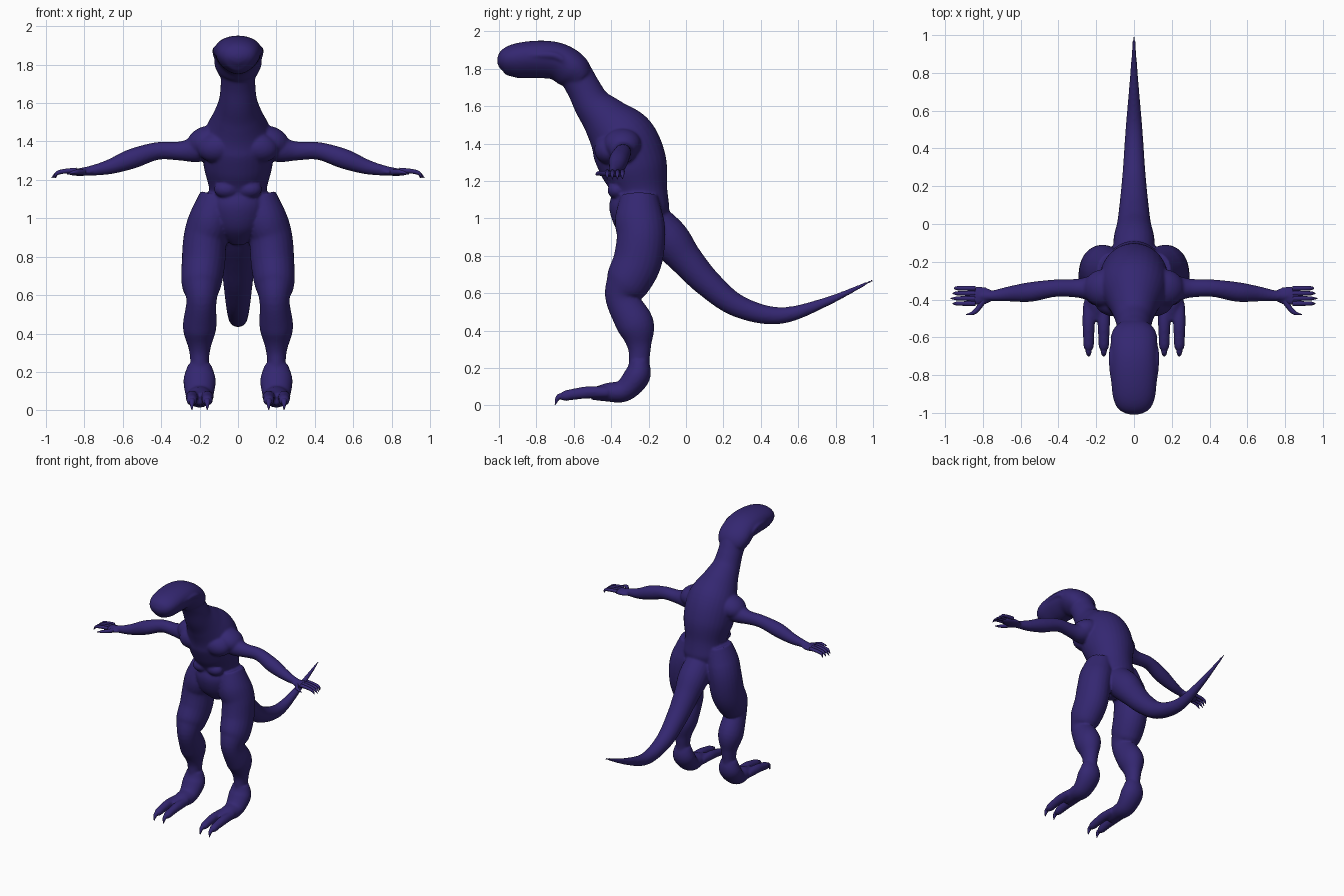
import bpy, bmesh, math
from mathutils import Vector, Matrix

if "Cube" in bpy.data.objects:
    bpy.data.objects.remove(bpy.data.objects["Cube"])

hide = bpy.data.materials.new("indigo_hide")
hide.use_nodes = True
hide.diffuse_color = (.034, .02, .165, 1)
shader = hide.node_tree.nodes["Principled BSDF"]
shader.inputs["Base Color"].default_value = hide.diffuse_color

ACROSS, BACK, UP = Vector((1, 0, 0)), Vector((0, 1, 0)), Vector((0, 0, 1))


def spline(rows, steps):
    """Smooth curve through all rows."""
    rows = [Vector(row) for row in rows]
    padded = [rows[0]] + rows + [rows[-1]]
    points = []
    for before, start, end, after in zip(padded, padded[1:], padded[2:], padded[3:]):
        leave, arrive = (end - before) / 2, (after - start) / 2
        for k in range(steps):
            t = k / steps
            ease = t * t * (3 - 2 * t)
            points.append(start.lerp(end, ease) + leave * t * (1 - t) ** 2
                          - arrive * t * t * (1 - t))
    return points + [rows[-1]]


def tube(bm, rows, side=ACROSS, sign=1, wide=1, taper=0, segs=24, steps=6):
    """Loft through rows of x, y, z, radius; taper narrows the underside."""
    points = spline(rows, steps)
    rings = []
    for i, point in enumerate(points):
        before, after = points[max(i - 1, 0)], points[min(i + 1, len(points) - 1)]
        along = (after - before).to_3d().normalized()
        under = side.cross(along).normalized()
        level = along.cross(under)
        ring = []
        for k in range(segs):
            angle = math.tau * k / segs
            width = wide * math.cos(angle) * (1 - taper * math.sin(angle))
            place = point.to_3d() + (level * width + under * math.sin(angle)) * point.w
            ring.append(bm.verts.new((place.x * sign, place.y, place.z)))
        rings.append(ring)
    faces = [bm.faces.new((r[k - 1], r[k], q[k], q[k - 1]))
             for r, q in zip(rings, rings[1:]) for k in range(segs)]
    faces += [bm.faces.new(rings[0]), bm.faces.new(rings[-1])]
    bmesh.ops.recalc_face_normals(bm, faces=faces)


def centre_tube(bm, rows, **shape):
    """Tube on the middle plane; rows are y, z, radius."""
    tube(bm, [(0, *row) for row in rows], **shape)


def muscle(bm, centre, size, sign, tilt=0):
    """Ellipsoid bulge."""
    x, y, z = centre
    matrix = (Matrix.Translation((x * sign, y, z))
              @ Matrix.Rotation(tilt * sign, 4, 'Y') @ Matrix.Diagonal((*size, 1)))
    bmesh.ops.create_uvsphere(bm, u_segments=24, v_segments=16, radius=1, matrix=matrix)


def finish(bm, name):
    """Turn the bmesh into a smooth-shaded object."""
    mesh = bpy.data.meshes.new(name)
    bm.to_mesh(mesh)
    bm.free()
    for face in mesh.polygons:
        face.use_smooth = True
    mesh.materials.append(hide)
    obj = bpy.data.objects.new(name, mesh)
    bpy.context.scene.collection.objects.link(obj)
    return obj


body = bmesh.new()

# Trunk and neck
centre_tube(body, [
    (-.25, .86, .03), (-.25, .94, .12), (-.25, 1.05, .16), (-.25, 1.15, .15),
    (-.28, 1.28, .18), (-.34, 1.42, .18), (-.43, 1.53, .13), (-.5, 1.61, .1),
    (-.55, 1.7, .09), (-.6, 1.78, .09), (-.68, 1.84, .08)], segs=32)

# Head
centre_tube(body, [
    (-.57, 1.74, .08), (-.61, 1.79, .1), (-.69, 1.84, .1), (-.8, 1.85, .1),
    (-.92, 1.84, .09), (-.98, 1.82, .06), (-1, 1.81, .01)], wide=1.2, taper=.2, segs=32)

# Tail
centre_tube(body, [
    (-.25, 1.04, .1), (-.1, .9, .11), (0, .78, .09), (.12, .65, .075), (.28, .53, .06),
    (.5, .48, .045), (.74, .55, .025), (1, .67, .006)])

for sign in (1, -1):
    # Shoulder, chest and stomach muscles
    muscle(body, (.16, -.34, 1.4), (.11, .1, .08), sign, .3)
    muscle(body, (.1, -.41, 1.37), (.11, .08, .08), sign, .2)
    for z in (1.15, 1.24):
        muscle(body, (.06, -.37, z), (.065, .05, .046), sign)

    # Leg
    tube(body, [
        (.11, -.25, 1.12, .1), (.14, -.25, 1, .13), (.17, -.24, .9, .13),
        (.18, -.26, .77, .13), (.19, -.31, .66, .12), (.19, -.34, .57, .09),
        (.2, -.27, .43, .1), (.2, -.25, .32, .065), (.2, -.25, .24, .055),
        (.2, -.25, .15, .06)], sign=sign, wide=.87)

    # Foot and two toes
    tube(body, [
        (.2, -.25, .24, .05), (.2, -.26, .16, .07), (.2, -.33, .08, .06),
        (.2, -.42, .07, .05), (.2, -.51, .06, .03)], sign=sign, wide=1.2)
    for x in (.16, .24):
        tube(body, [(x, -.42, .07, .03), (x, -.52, .07, .033), (x, -.6, .06, .03),
                    (x, -.65, .05, .027), (x, -.68, .04, .01)], sign=sign, segs=16)

    # Arm and palm
    tube(body, [
        (.12, -.33, 1.4, .09), (.22, -.34, 1.36, .07), (.3, -.34, 1.35, .05),
        (.42, -.34, 1.35, .046), (.55, -.36, 1.31, .052), (.66, -.37, 1.27, .04),
        (.75, -.38, 1.25, .028), (.83, -.38, 1.24, .02)], side=BACK, sign=sign)
    muscle(body, (.82, -.38, 1.24), (.08, .05, .02), sign)

    # Brow ridge
    tube(body, [(0, -.98, 1.85, .014), (.06, -.95, 1.86, .017), (.1, -.84, 1.87, .02),
                (.115, -.7, 1.87, .02), (.1, -.62, 1.81, .016), (.07, -.56, 1.74, .01)],
         sign=sign, segs=12)

# Fuse and soften the body
skin = finish(body, "body")
fuse = skin.modifiers.new("fuse", 'REMESH')
fuse.mode = 'VOXEL'
fuse.voxel_size = .008
fuse.use_smooth_shade = True
soften = skin.modifiers.new("soften", 'SMOOTH')
soften.iterations = 6

for sign, label in ((1, "left"), (-1, "right")):
    # Four clawed fingers and a thumb
    fingers = bmesh.new()
    for i in range(4):
        y, tip = -.34 - .027 * i, .97 - .01 * abs(i - 2)
        tube(fingers, [(.84, y, 1.25, .013), (.9, y, 1.245, .012), (.94, y, 1.235, .01),
                       (tip, y, 1.21, .002)], side=BACK, sign=sign, segs=12)
    tube(fingers, [(.79, -.39, 1.24, .018), (.82, -.44, 1.24, .014),
                   (.85, -.47, 1.24, .011), (.89, -.48, 1.23, .002)],
         side=UP, sign=sign, segs=12)
    finish(fingers, label + "_fingers")

    # Toe claws
    claws = bmesh.new()
    for x in (.16, .24):
        tube(claws, [(x, -.63, .05, .017), (x, -.68, .045, .015), (x, -.7, .002, .002)],
             sign=sign, segs=12)
    finish(claws, label + "_toe_claws")
